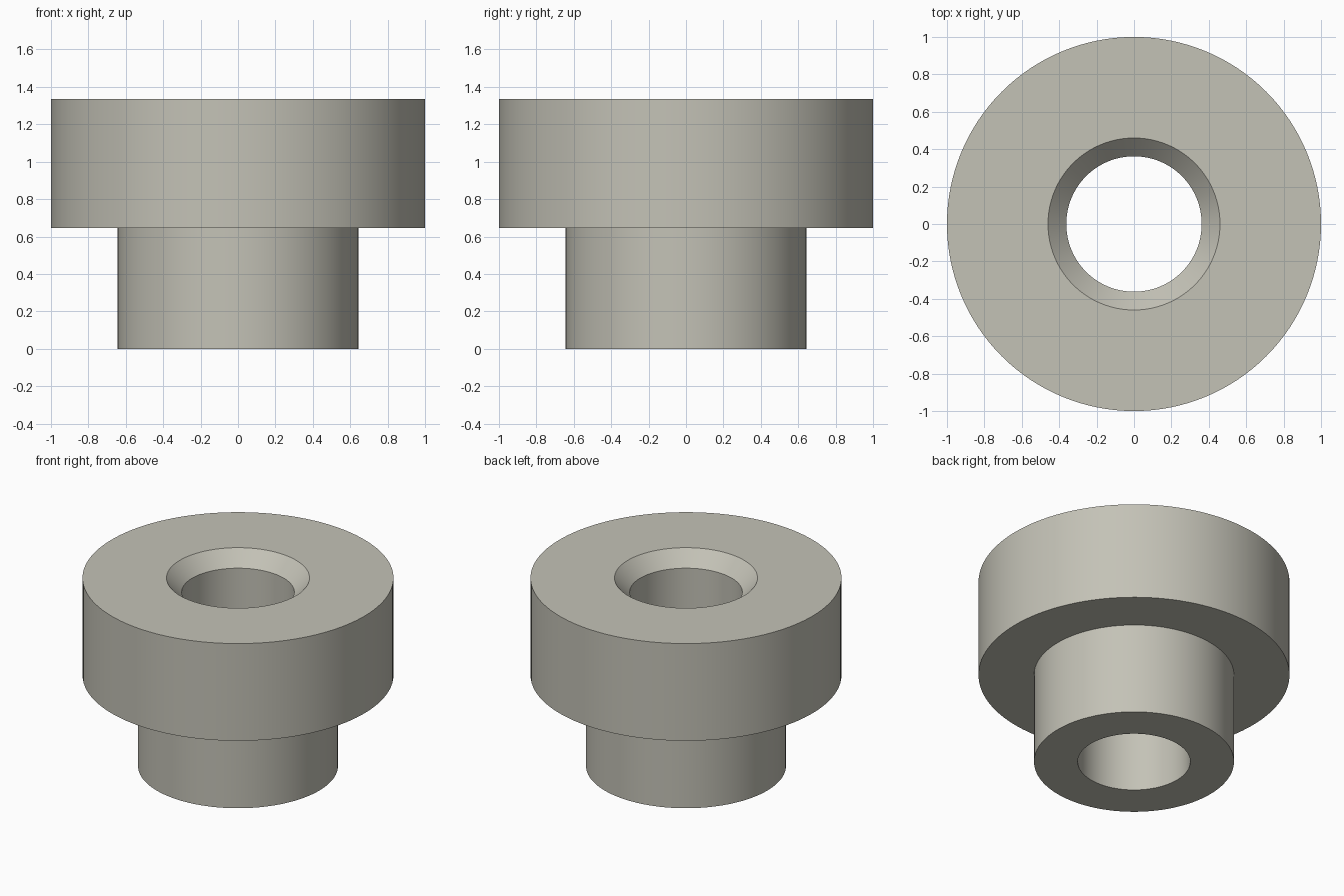
import bpy, bmesh, math

SEGMENTS = 128

if "Cube" in bpy.data.objects:
    bpy.data.objects.remove(bpy.data.objects["Cube"], do_unlink=True)

# Warm grey material
grey = bpy.data.materials.new("warm_grey")
grey.use_nodes = True
colour = (0.55, 0.54, 0.47, 1.0)
grey.diffuse_color = colour
grey.node_tree.nodes["Principled BSDF"].inputs["Base Color"].default_value = colour

# Closed half-section (radius, height) of the flanged bushing
profile = [
    (0.362, 0.0),     # bore, bottom
    (0.643, 0.0),     # neck, bottom
    (0.643, 0.645),   # neck meets flange
    (1.0, 0.645),     # flange underside
    (1.0, 1.335),     # flange top
    (0.46, 1.335),    # countersink rim
    (0.362, 1.235),   # countersink foot
]


def lathe(name, section, material):
    """Revolve a closed section around the z axis."""
    bm = bmesh.new()
    rings = []
    for r, z in section:
        rings.append([bm.verts.new((r * math.cos(a), r * math.sin(a), z))
                      for a in (2 * math.pi * i / SEGMENTS for i in range(SEGMENTS))])
    for k, lower in enumerate(rings):
        upper = rings[(k + 1) % len(rings)]
        for i in range(SEGMENTS):
            j = (i + 1) % SEGMENTS
            bm.faces.new((lower[i], lower[j], upper[j], upper[i]))
    bmesh.ops.recalc_face_normals(bm, faces=bm.faces)
    mesh = bpy.data.meshes.new(name)
    bm.to_mesh(mesh)
    bm.free()
    mesh.materials.append(material)
    obj = bpy.data.objects.new(name, mesh)
    bpy.context.collection.objects.link(obj)
    return obj


bushing = lathe("flanged_bushing", profile, grey)

# Smooth round walls, crisp rims
bpy.ops.object.select_all(action='DESELECT')
bushing.select_set(True)
bpy.context.view_layer.objects.active = bushing
bpy.ops.object.shade_smooth_by_angle(angle=math.radians(30))
